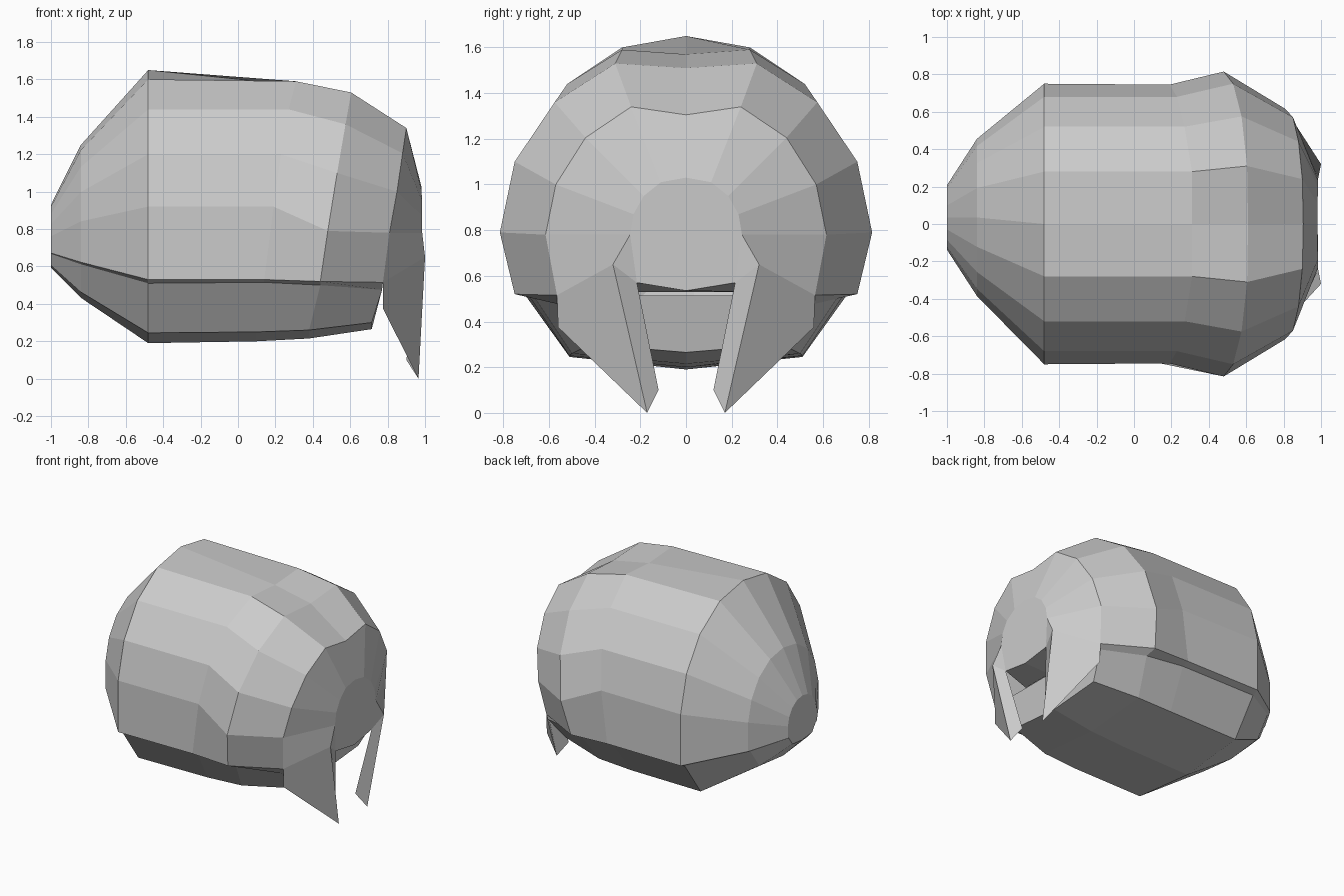
import bpy, bmesh

if "Cube" in bpy.data.objects:
    bpy.data.objects.remove(bpy.data.objects["Cube"])


def make_object(name, verts, faces):
    mesh = bpy.data.meshes.new(name)
    mesh.from_pydata(verts, [], faces)
    bm = bmesh.new()
    bm.from_mesh(mesh)
    bmesh.ops.remove_doubles(bm, verts=bm.verts, dist=0.0005)
    bmesh.ops.recalc_face_normals(bm, faces=bm.faces)
    bm.to_mesh(mesh)
    bm.free()
    ob = bpy.data.objects.new(name, mesh)
    bpy.context.collection.objects.link(ob)
    return ob


def mirror_y(points):
    """Half section (centre point included) -> full section."""
    return [(x, -y, z) for x, y, z in reversed(points) if y > 0] + \
           [p for p in points if p[1] == 0] + [p for p in points if p[1] > 0]


def scaled(section, x, s, dz):
    """Shrunken copy of a section for the slightly off-centre tail."""
    return [(x, 0.035 + s * p[1], dz + s * p[2]) for p in section]


def loft(name, sections, cap_end=False):
    n = len(sections[0])
    verts = [p for s in sections for p in s]
    faces = [(a, a + 1, a + n + 1, a + n)
             for r in range(len(sections) - 1)
             for a in range(r * n, r * n + n - 1)]
    if cap_end:
        faces.append(tuple(range(len(verts) - n, len(verts))))
    return make_object(name, verts, faces)


# Half sections of the upper shell, from the top ridge down to the lip
back = [(-.48, y, z) for y, z in ((0, 1.65), (.28, 1.60), (.52, 1.44),
                                  (.68, 1.20), (.75, .92), (.75, .53))]
neck = [(.31, 0, 1.57), (.31, .28, 1.59), (.27, .52, 1.44),
        (.23, .68, 1.20), (.19, .745, .92), (.14, .745, .53)]
brow = [(.61, 0, 1.51), (.605, .31, 1.53), (.575, .575, 1.36),
        (.53, .75, 1.10), (.48, .815, .79), (.44, .75, .52)]
rim = [(.905, 0, 1.305), (.90, .24, 1.34), (.88, .44, 1.205),
       (.85, .57, 1.00), (.81, .615, .78), (.775, .565, .515)]

shell = [mirror_y(s) for s in (back, neck, brow, rim)]
TAIL = ((-1.0, .23, .55), (-.84, .56, .326))
loft("upper_shell", [scaled(shell[0], *t) for t in TAIL] + shell)

# Lower jaw: keel, chine, top edge, then a narrow ledge out to the lip
jaw_half = [
    [(-.48, 0, .19), (-.48, .51, .245), (-.48, .70, .51), back[5]],
    [(.10, 0, .20), (.10, .51, .25), (.14, .69, .515), neck[5]],
    [(.38, 0, .215), (.38, .50, .26), (.44, .66, .50), brow[5]],
    [(.715, 0, .265), (.715, .42, .30), (.77, .555, .475), rim[5]],
]
jaw = [mirror_y(s) for s in jaw_half]
loft("lower_jaw", [scaled(jaw[0], *t) for t in TAIL] + jaw, cap_end=True)

# Flat tail end closing shell and jaw together
tail_ring = scaled(shell[0], *TAIL[0]) + scaled(jaw[0], *TAIL[0])[::-1][1:-1]
make_object("tail_cap", tail_ring, [tuple(range(len(tail_ring)))])

# Face: rim fanned in to a nearly flat disc
disc = [(.98, 0, 1.03), (.98, .11, 1.01), (.985, .185, .95),
        (.985, .23, .87), (.985, .245, .78), (1.0, .32, .65)]
loft("face", [mirror_y(rim), mirror_y(disc)])
mouth = [(.975, 0, .535), (.97, .215, .57)]
nose = mirror_y(disc[:5]) + [mouth[1], mouth[0], (.97, -.215, .57)]
make_object("nose_disc", nose, [tuple(range(len(nose)))])

# Roof of the mouth
make_object("mouth_roof", mirror_y(mouth) + mirror_y([(.76, 0, .53), (.76, .25, .53)]),
            [(0, 1, 4, 3), (1, 2, 5, 4)])

# Fangs: broad outer blade and thin inner side
for side, label in ((1, "left"), (-1, "right")):
    pts = [rim[5], (.775, .56, .375), (.965, .17, .0), disc[5],
           (.90, .12, .10), mouth[1], disc[4]]
    make_object("fang_" + label, [(x, side * y, z) for x, y, z in pts],
                [(0, 1, 2, 3), (3, 2, 4, 5), (3, 5, 6)])
